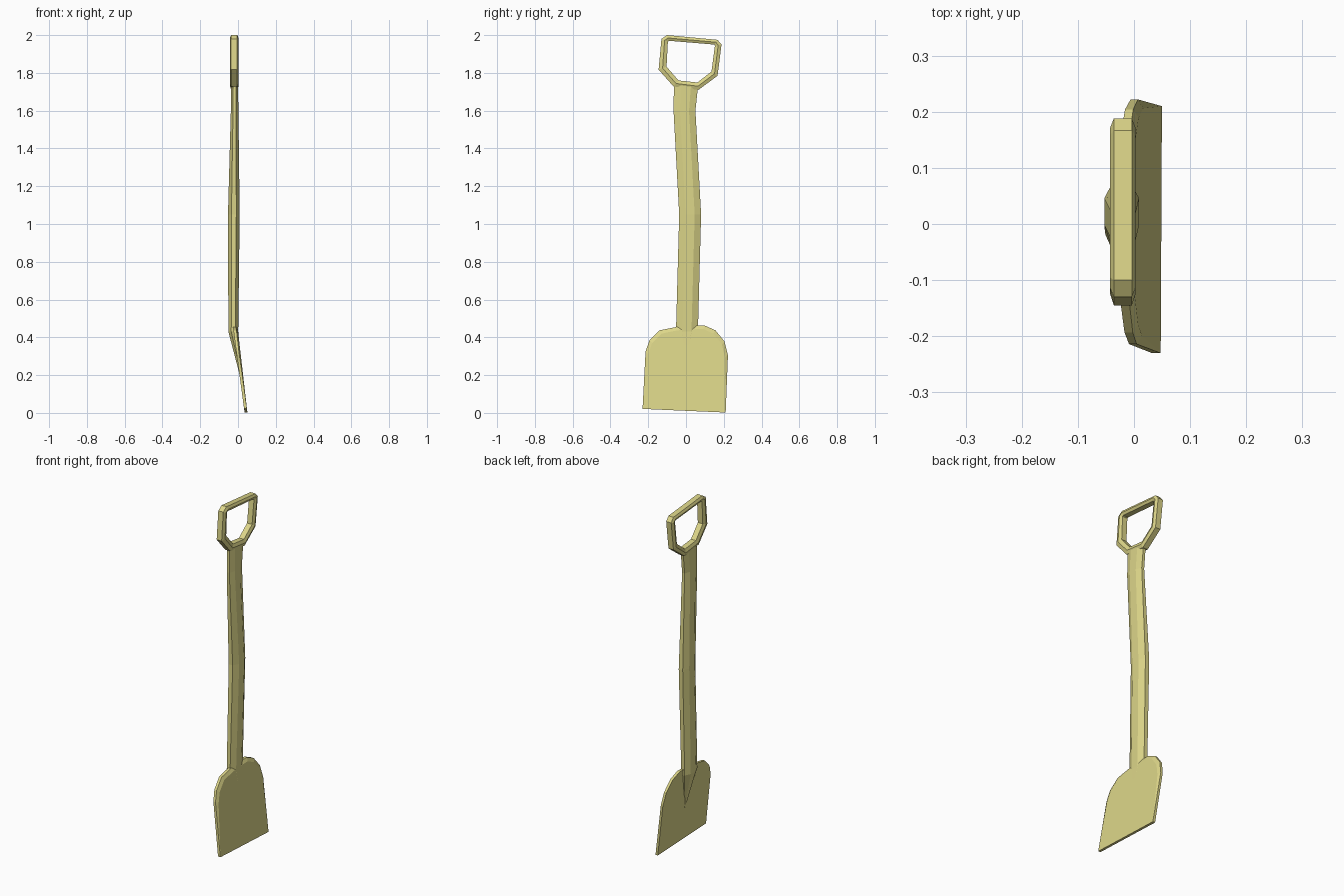
import bpy, bmesh
from math import cos, sin, pi

if "Cube" in bpy.data.objects:
    bpy.data.objects.remove(bpy.data.objects["Cube"])

mat = bpy.data.materials.new("yellow")
mat.diffuse_color = (0.72, 0.67, 0.25, 1)
mat.use_nodes = True
mat.node_tree.nodes["Principled BSDF"].inputs["Base Color"].default_value = mat.diffuse_color


def loft(name, rings, caps=True, closed=False):
    """Skin a list of equal-length vertex rings."""
    bm = bmesh.new()
    vs = [[bm.verts.new(p) for p in r] for r in rings]
    n = len(rings[0])
    pairs = list(zip(vs, vs[1:])) + ([(vs[-1], vs[0])] if closed else [])
    for a, b in pairs:
        for i in range(n):
            j = (i + 1) % n
            bm.faces.new((a[i], a[j], b[j], b[i]))
    if caps and not closed:
        bm.faces.new(vs[0])
        bm.faces.new(vs[-1])
    bmesh.ops.recalc_face_normals(bm, faces=bm.faces)
    me = bpy.data.meshes.new(name)
    bm.to_mesh(me)
    bm.free()
    me.materials.append(mat)
    ob = bpy.data.objects.new(name, me)
    bpy.context.collection.objects.link(ob)
    return ob


# Blade: tilted plate with a bevelled front rim
outline = [(-.23, .022), (-.214, .325), (-.193, .385), (-.14, .437), (-.05, .455),
           (.066, .463), (.098, .463), (.156, .437), (.204, .378), (.222, .305), (.21, .002)]


def front_x(z):
    return .05 - .115 * z


def back_x(z):
    return .035 - .135 * z


back = [(back_x(z), y, z) for y, z in outline]
rim = [(front_x(z) - .008 * min(1, z / .3), y, z) for y, z in outline]
inset = [(y * (1 - .07 * min(1, z / .3)), z * .96) for y, z in outline]
front = [(front_x(z), y, z) for y, z in inset]
loft("blade", [back, rim, front])

# Shaft: bent eight-sided pole running down to a point on the blade
# z, centre x, centre y, half depth, half width
stations = [(1.735, -.018, 0, .018, .064), (1.60, -.018, -.008, .020, .058),
            (1.05, -.022, .022, .031, .058), (.43, -.025, .005, .026, .058)]
k = 1 / cos(pi / 8)
angles = [(i + .5) * pi / 4 for i in range(8)]
rings = [[(cx + rx * k * cos(a), cy + ry * k * sin(a), z) for a in angles]
         for z, cx, cy, rx, ry in stations]
rings.append([(.013 + .005 * cos(a), .004 * sin(a), .24 + .04 * cos(a)) for a in angles])
loft("shaft", rings)

# Handle: closed D-shaped grip with a six-sided section
outer = [(-.13, 1.98), (-.10, 2.0), (.167, 1.975), (.188, 1.95),
         (.167, 1.785), (.066, 1.71), (-.066, 1.728), (-.145, 1.817)]
inner = [(-.096, 1.966), (-.09, 1.97), (.149, 1.95), (.153, 1.944),
         (.135, 1.807), (.06, 1.749), (-.04, 1.76), (-.103, 1.833)]
section = [(.023, .5), (.016, 0), (-.016, 0), (-.023, .5), (-.016, 1), (.016, 1)]
rings = [[(-.02 + x, o[0] + (i[0] - o[0]) * t, o[1] + (i[1] - o[1]) * t) for x, t in section]
         for o, i in zip(outer, inner)]
loft("handle", rings, closed=True)
